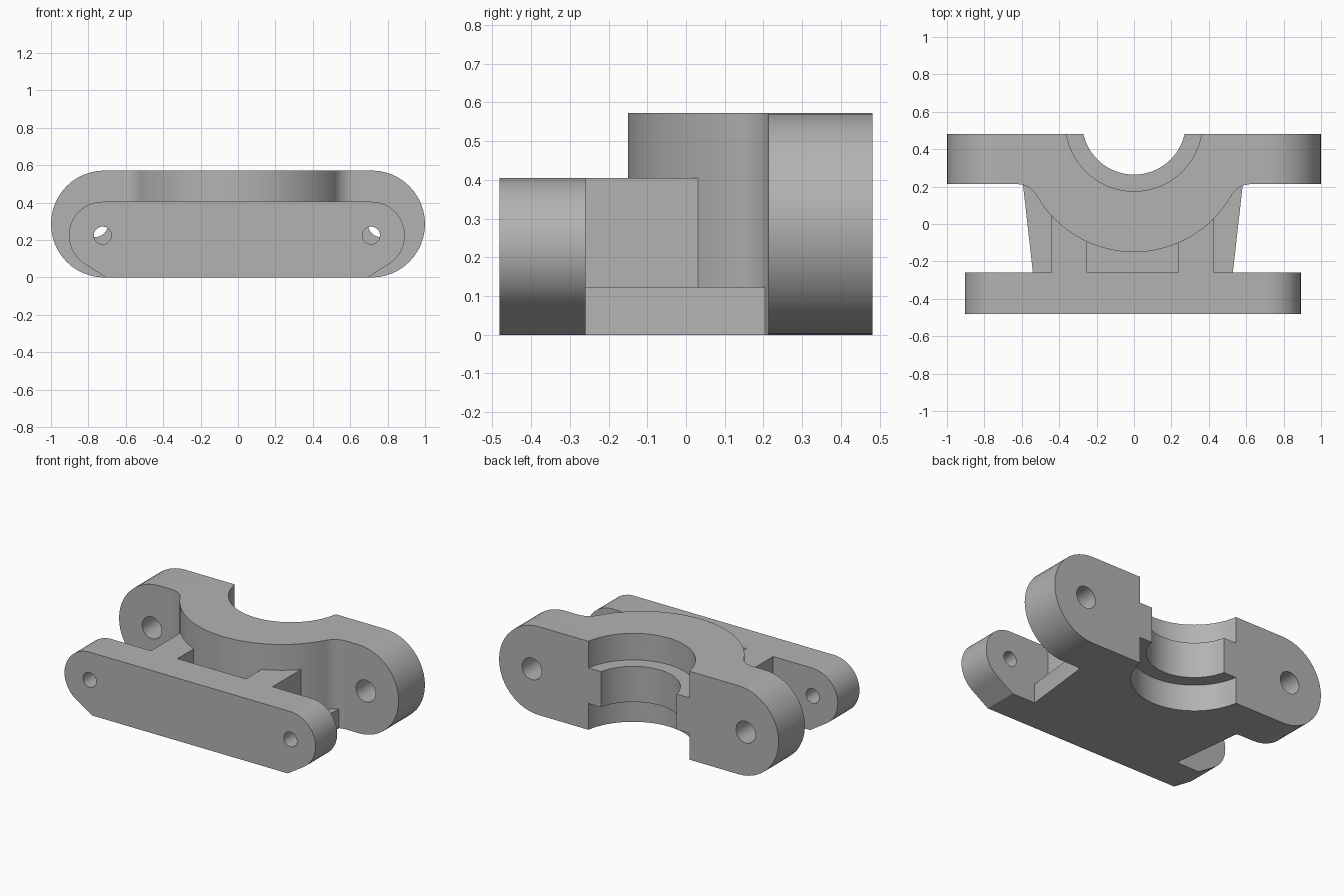
import bpy, bmesh, math
from mathutils import Vector

cube = bpy.data.objects.get("Cube")
if cube:
    bpy.data.objects.remove(cube, do_unlink=True)

steel = bpy.data.materials.new("grey metal")
steel.use_nodes = True
steel.diffuse_color = (0.45, 0.45, 0.45, 1)
steel.node_tree.nodes["Principled BSDF"].inputs["Base Color"].default_value = (0.45, 0.45, 0.45, 1)


def arc(cx, cy, r, start, end, steps=24):
    """Points along an arc, angles in degrees."""
    angles = [math.radians(start + (end - start) * i / steps) for i in range(steps + 1)]
    return [(cx + r * math.cos(a), cy + r * math.sin(a)) for a in angles]


def prism(name, profile, axis, low, high):
    """Extrude a 2D profile along z (profile in xy) or y (profile in xz)."""
    place = (lambda u, v: (u, v, low)) if axis == "z" else (lambda u, v: (u, low, v))
    step = Vector((0, 0, high - low)) if axis == "z" else Vector((0, high - low, 0))
    bm = bmesh.new()
    face = bm.faces.new([bm.verts.new(place(u, v)) for u, v in profile])
    grown = bmesh.ops.extrude_face_region(bm, geom=[face])["geom"]
    bmesh.ops.translate(bm, vec=step, verts=[g for g in grown if isinstance(g, bmesh.types.BMVert)])
    bmesh.ops.recalc_face_normals(bm, faces=bm.faces)
    mesh = bpy.data.meshes.new(name)
    bm.to_mesh(mesh)
    bm.free()
    mesh.materials.append(steel)
    obj = bpy.data.objects.new(name, mesh)
    bpy.context.collection.objects.link(obj)
    return obj


def disc(name, cx, cy, r, axis, low, high, steps=48):
    return prism(name, arc(cx, cy, r, 0, 360, steps)[:-1], axis, low, high)


def combine(target, tool, operation):
    mod = target.modifiers.new("join", "BOOLEAN")
    mod.operation, mod.solver, mod.object = operation, "EXACT", tool
    bpy.context.view_layer.objects.active = target
    bpy.ops.object.modifier_apply(modifier=mod.name)
    bpy.data.objects.remove(tool, do_unlink=True)


HEIGHT, BACK, FLANGE = 0.572, 0.482, 0.213
MID = HEIGHT / 2
SHIFT = -0.006      # front half sits slightly off centre

# Rear flange with rounded ends
end = 1 - MID
body = prism("bearing_bracket", arc(end, MID, MID, -90, 90) + arc(-end, MID, MID, 90, 270),
             "y", FLANGE, BACK)

# Round housing blending into the flange through fillets
hub_y, hub_r, fillet = 0.45, 0.60, 0.12
fy = FLANGE - fillet
fx = math.sqrt((hub_r + fillet) ** 2 - (hub_y - fy) ** 2)
tilt = math.degrees(math.atan2(hub_y - fy, fx))
half = arc(0, hub_y, hub_r, -90, -tilt, 32) + arc(fx, fy, fillet, 180 - tilt, 90, 10)[1:]
half.append((fx, FLANGE + 0.08))
housing = prism("housing", half + [(-x, y) for x, y in reversed(half[1:])], "z", 0, HEIGHT)

# Tapered base slab
slab = prism("base_slab", [(SHIFT + x, y) for x, y in
             ((-0.53, -0.30), (0.53, -0.30), (0.592, 0.25), (-0.592, 0.25))], "z", 0, 0.123)

# Front plate with rounded ends and clipped lower corners
px, pz, pr = 0.718, 0.225, 0.18
side = [(0.70, 0)] + arc(px, pz, pr, -60, 90)
plate = prism("front_plate", [(SHIFT + x, z) for x, z in side]
              + [(SHIFT - x, z) for x, z in reversed(side)], "y", -BACK, -0.26)

for part in (housing, slab, plate):
    combine(body, part, "UNION")

# Ribs joining the plate to the housing
for s in (-1, 1):
    a, b = SHIFT + s * 0.245, SHIFT + s * 0.435
    rib = prism("rib", [(a, -0.36), (b, -0.36), (b, 0.12), (a, 0.12)], "z", 0.05, pz + pr)
    combine(body, rib, "UNION")

# Stepped half bore: narrow land between two wider recesses
bore_y = 0.541
cutters = [disc("bore", 0, bore_y, 0.277, "z", -0.1, 0.7, 72),
           disc("upper_recess", 0, bore_y, 0.366, "z", 0.40, 0.7, 72),
           disc("lower_recess", 0, bore_y, 0.366, "z", -0.1, 0.17, 72)]

# Bolt holes through flange and plate
for s in (-1, 1):
    cutters.append(disc("flange_hole", s * 0.765, MID, 0.07, "y", 0.1, 0.6))
    cutters.append(disc("plate_hole", SHIFT + s * px, pz, 0.047, "y", -0.6, -0.2))
for cutter in cutters:
    combine(body, cutter, "DIFFERENCE")

# Smooth the curved walls, keep edges crisp
bpy.ops.object.select_all(action="DESELECT")
body.select_set(True)
bpy.context.view_layer.objects.active = body
bpy.ops.object.shade_smooth_by_angle(angle=math.radians(25))
